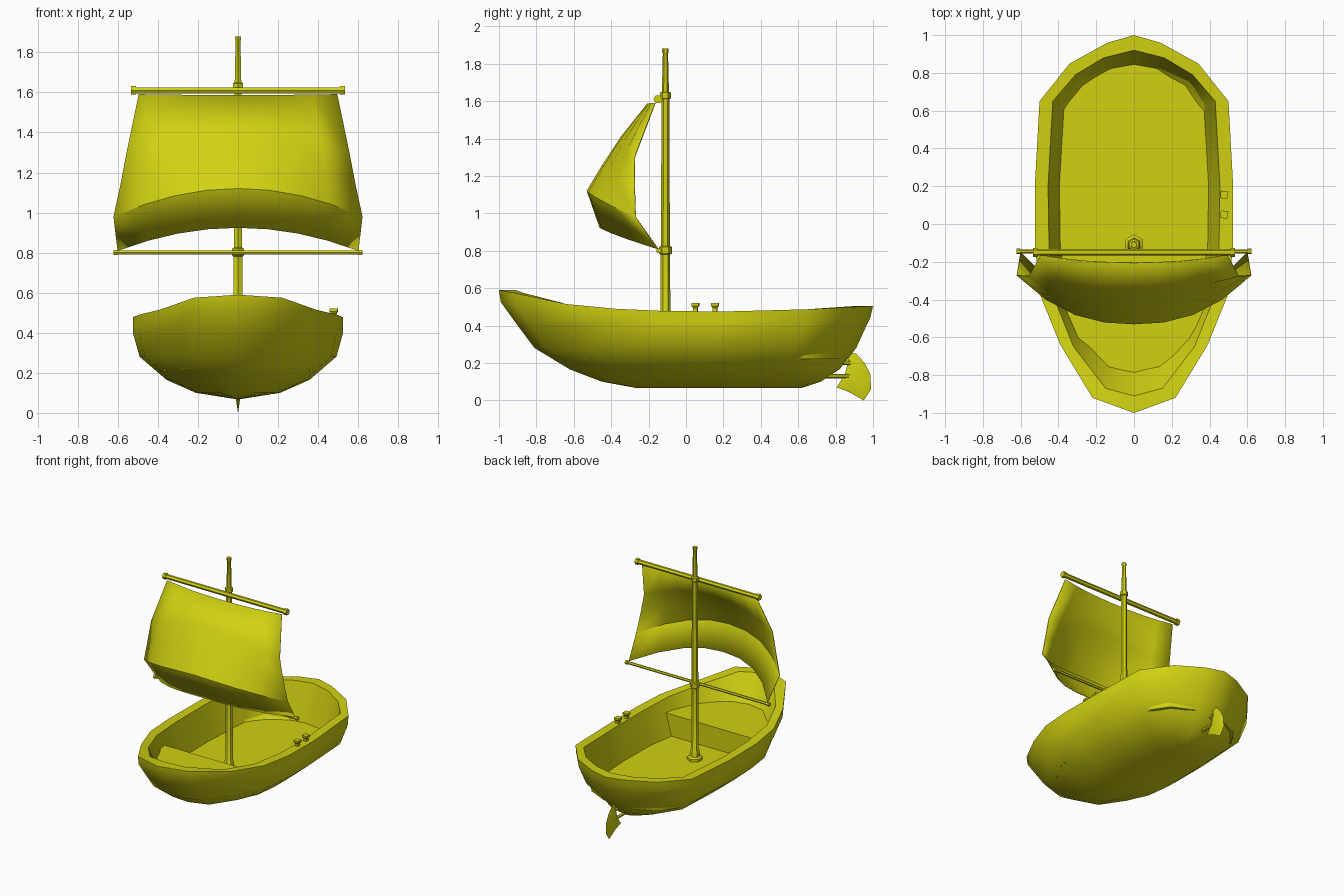
import bpy, bmesh, math
from mathutils import Matrix, Vector

if "Cube" in bpy.data.objects:
    bpy.data.objects.remove(bpy.data.objects["Cube"])

paint = bpy.data.materials.new("olive yellow")
paint.diffuse_color = (0.64, 0.64, 0.006, 1)
paint.use_nodes = True
paint.node_tree.nodes["Principled BSDF"].inputs["Base Color"].default_value = paint.diffuse_color


def make(name, verts, faces, angle=40, matrix=None):
    bm = bmesh.new()
    vs = [bm.verts.new(v) for v in verts]
    for f in faces:
        bm.faces.new([vs[i] for i in f])
    bmesh.ops.remove_doubles(bm, verts=bm.verts, dist=0.0005)
    bmesh.ops.recalc_face_normals(bm, faces=bm.faces)
    if matrix:
        bm.transform(matrix)
    me = bpy.data.meshes.new(name)
    bm.to_mesh(me)
    bm.free()
    me.materials.append(paint)
    ob = bpy.data.objects.new(name, me)
    bpy.context.collection.objects.link(ob)
    bpy.ops.object.select_all(action='DESELECT')
    ob.select_set(True)
    bpy.context.view_layer.objects.active = ob
    bpy.ops.object.shade_smooth_by_angle(angle=math.radians(angle))
    return ob


def skin(rings, cap_start=False, cap_end=False):
    """Join equal closed rings with quads."""
    n = len(rings[0])
    verts = [v for r in rings for v in r]
    faces = [(k * n + i, k * n + (i + 1) % n, (k + 1) * n + (i + 1) % n, (k + 1) * n + i)
             for k in range(len(rings) - 1) for i in range(n)]
    if cap_start:
        faces.append(tuple(range(n)))
    if cap_end:
        faces.append(tuple(range(len(verts) - n, len(verts))))
    return verts, faces


def turned(name, profile, matrix, n=6):
    """Lathe of (radius, height) pairs along local z."""
    rings = [[(r * math.sin(2 * math.pi * i / n), r * math.cos(2 * math.pi * i / n), z)
              for i in range(n)] for r, z in profile]
    return make(name, *skin(rings, True, True), angle=35, matrix=matrix)


def mirrored(half):
    return half + [(-x, y, z) for x, y, z in half[-2:0:-1]]


# hull: outer levels from keel line to rim, then over the rim and down to the floor
rim = [(0, -1, .59), (.22, -.92, .575), (.39, -.64, .515), (.495, -.38, .49), (.525, -.12, .478),
       (.525, .2, .475), (.5, .65, .487), (.34, .85, .497), (.14, .96, .503), (0, 1, .505)]
inner = [(0, -.91), (.15, -.87), (.32, -.65), (.42, -.4), (.45, -.12),
         (.455, .2), (.43, .65), (.31, .79), (.16, .88), (0, .92)]
floor = [(0, -.68), (.12, -.65), (.26, -.54), (.35, -.38), (.39, -.12),
         (.395, .2), (.37, .63), (.29, .75), (.14, .82), (0, .845)]
levels = [(.067, 0, .27, .62), (.10, .4, .45, .72), (.165, .68, .62, .82),
          (.28, .935, .81, .91), (.40, 1, .9, .965)]
rings = [mirrored([(x * sx, y * (bow if y < 0 else stern), z) for x, y, _ in rim])
         for z, sx, bow, stern in levels]
rings.append(mirrored([(x, y * (.99 if y < 0 else .985), z - .065) for x, y, z in rim]))
rings.append(mirrored(rim))
rings.append(mirrored([(x, y, r[2]) for (x, y), r in zip(inner, rim)]))
rings.append(mirrored([(x, y, .22) for x, y in floor]))
make("hull", *skin(rings, False, True))

# raised foredeck with its step
deck = mirrored([(0, -.82, .39), (.14, -.79, .39), (.31, -.64, .39), (.395, -.42, .39),
                 (.415, -.33, .39), (0, -.33, .39)])
dn = len(deck)
make("foredeck", deck + [(.37, -.33, .21), (-.37, -.33, .21)],
     [tuple(range(dn)), (4, 5, 6, dn + 1, dn)], 20)

# mast with foot and collars
turned("mast", [(.055, .21), (.055, .24), (.038, .25), (.034, .29), (.027, .3), (.025, .78),
                (.034, .785), (.034, .82), (.024, .825), (.021, 1.61), (.029, 1.615),
                (.029, 1.645), (.019, 1.65), (.014, 1.855), (.017, 1.86), (.017, 1.88)],
       Matrix.Translation((0, -.11, 0)))


def spar(name, half, r, r_end, collar, y, z):
    prof = [(r_end, -half), (r_end, -half + collar), (r, -half + collar), (r, half - collar),
            (r_end, half - collar), (r_end, half)]
    turned(name, prof, Matrix.Translation((0, y, z)) @ Matrix.Rotation(math.pi / 2, 4, 'Y'))


# yard and boom
spar("yard", .535, .018, .024, .025, -.15, 1.61)
spar("boom", .622, .011, .015, .02, -.145, .80)

# billowing sail: each row is edge x, edge y, edge z, centre y, centre z
rows = [(.495, -.165, 1.59, -.205, 1.585), (.555, -.275, 1.30, -.345, 1.41),
        (.585, -.275, 1.14, -.45, 1.25), (.62, -.27, .98, -.528, 1.12), (.60, -.15, .81, -.46, .925)]
cols = 8
sv = []
for ex, ey, ez, cy, cz in rows:
    for i in range(cols + 1):
        u = -1 + 2 * i / cols
        w = abs(u) ** 2.4
        sv.append((ex * u, cy + (ey - cy) * w, cz + (ez - cz) * u * u))
m = cols + 1
sf = [(j * m + i, j * m + i + 1, (j + 1) * m + i + 1, (j + 1) * m + i)
      for j in range(len(rows) - 1) for i in range(cols)]
sail = make("sail", sv, sf)
solid = sail.modifiers.new("thickness", 'SOLIDIFY')
solid.thickness = .006
solid.offset = 0

# rudder blade: outline with a thicker middle
blade = [(.87, .255), (.91, .25), (.955, .2), (.985, .14), (.99, .06), (.95, 0),
         (.87, .045), (.805, .07), (.85, .14), (.865, .2)]
b = len(blade)
make("rudder", [(0, y, z) for y, z in blade] + [(.02, .91, .13), (-.02, .91, .13)],
     [(i, (i + 1) % b, b + s) for i in range(b) for s in (0, 1)], 60)

# rudder hinge pins
for k, z in enumerate((.13, .2)):
    turned("rudder_pin_%d" % (k + 1), [(.012, .72), (.012, .88)],
           Matrix.Translation((0, 0, z)) @ Matrix.Rotation(-math.pi / 2, 4, 'X'))

# oar posts on the right rim
for k, y in enumerate((.05, .155)):
    turned("oar_post_%d" % (k + 1), [(.018, .46), (.017, .495), (.028, .505), (.028, .52)],
           Matrix.Translation((.478, y, 0)) @ Matrix.Rotation(.7, 4, 'Z'), 4)
